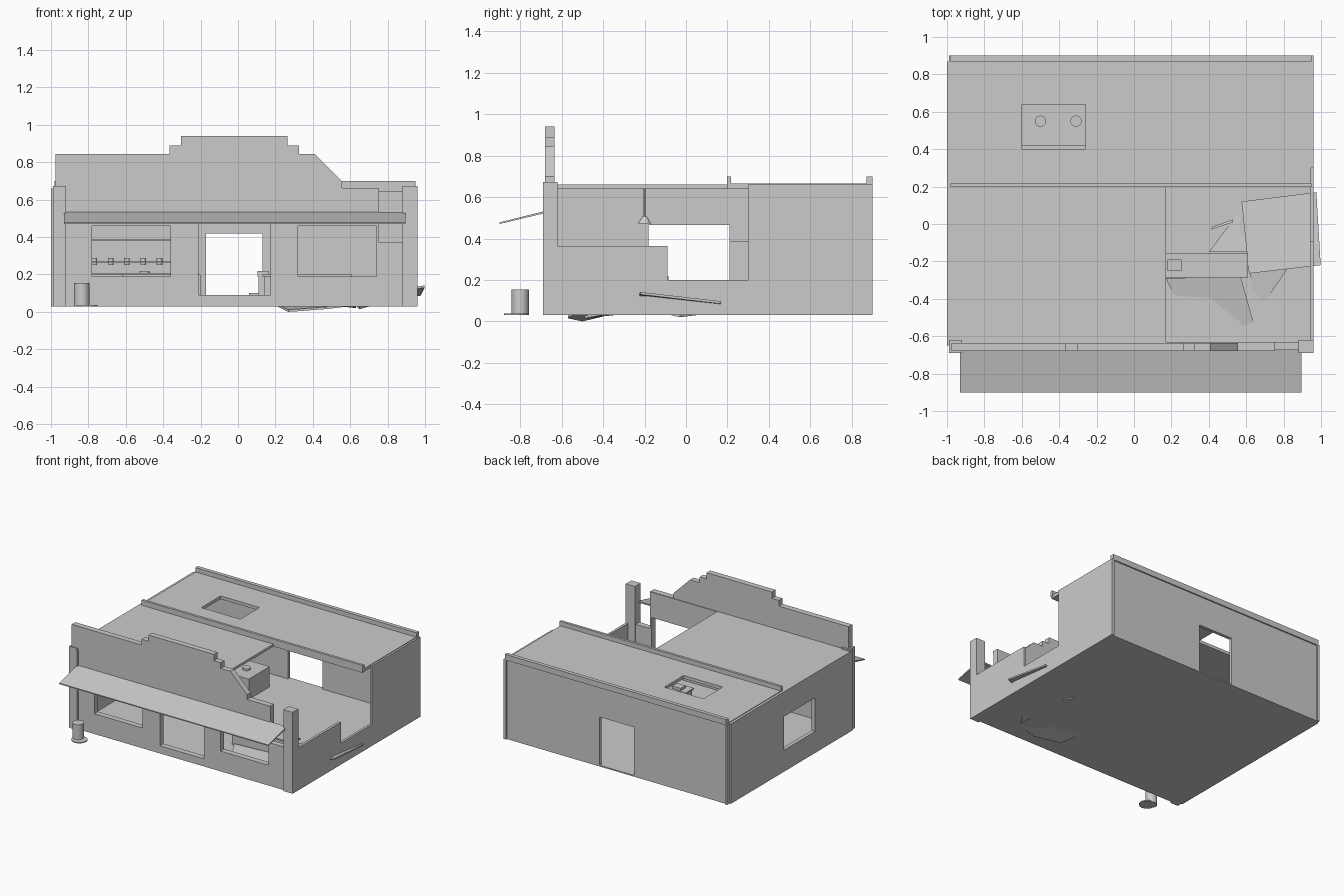
import bpy, bmesh, math
from mathutils import Vector, Matrix

if "Cube" in bpy.data.objects:
    bpy.data.objects.remove(bpy.data.objects["Cube"])

GREY = bpy.data.materials.new("plain grey")
GREY.diffuse_color = (0.6, 0.6, 0.6, 1)
GREY.use_nodes = True
GREY.node_tree.nodes["Principled BSDF"].inputs["Base Color"].default_value = GREY.diffuse_color


def finish(name, bm):
    bmesh.ops.recalc_face_normals(bm, faces=bm.faces)
    me = bpy.data.meshes.new(name)
    bm.to_mesh(me)
    bm.free()
    me.materials.append(GREY)
    ob = bpy.data.objects.new(name, me)
    bpy.context.collection.objects.link(ob)
    return ob


def add_box(bm, x0, x1, y0, y1, z0, z1):
    m = Matrix.Translation(((x0 + x1) / 2, (y0 + y1) / 2, (z0 + z1) / 2))
    m = m @ Matrix.Diagonal((x1 - x0, y1 - y0, z1 - z0, 1))
    bmesh.ops.create_cube(bm, size=1, matrix=m)


def box(name, *b):
    bm = bmesh.new()
    add_box(bm, *b)
    return finish(name, bm)


def slab(name, axis, lo, hi, a, b, holes):
    """Flat wall or roof, thin along axis, with rectangular openings (a0, a1, b0, b1)."""
    us = sorted({*a, *[h[0] for h in holes], *[h[1] for h in holes]})
    vs = sorted({*b, *[h[2] for h in holes], *[h[3] for h in holes]})
    bm = bmesh.new()
    for u0, u1 in zip(us, us[1:]):
        for v0, v1 in zip(vs, vs[1:]):
            u, v = (u0 + u1) / 2, (v0 + v1) / 2
            if any(h[0] < u < h[1] and h[2] < v < h[3] for h in holes):
                continue
            r = [(u0, u1), (v0, v1)]
            r.insert(axis, (lo, hi))
            add_box(bm, *r[0], *r[1], *r[2])
    bmesh.ops.remove_doubles(bm, verts=bm.verts, dist=1e-4)
    # drop the inner faces shared by neighbouring cells
    seen = {}
    for f in bm.faces:
        key = tuple(round(c, 3) for c in f.calc_center_median())
        seen.setdefault(key, []).append(f)
    inner = [f for fs in seen.values() if len(fs) > 1 for f in fs]
    bmesh.ops.delete(bm, geom=inner, context='FACES')
    bmesh.ops.dissolve_limit(bm, angle_limit=0.01, verts=bm.verts, edges=bm.edges)
    return finish(name, bm)


def prism(name, pts, offset):
    """Closed outline of 3D points pushed along an offset."""
    bm = bmesh.new()
    f = bm.faces.new([bm.verts.new(p) for p in pts])
    ext = bmesh.ops.extrude_face_region(bm, geom=[f], use_keep_orig=True)
    moved = [g for g in ext["geom"] if isinstance(g, bmesh.types.BMVert)]
    bmesh.ops.translate(bm, verts=moved, vec=Vector(offset))
    return finish(name, bm)


def cyl(name, x, y, z0, z1, r, r2=None, n=16):
    bm = bmesh.new()
    bmesh.ops.create_cone(bm, cap_ends=True, segments=n, radius1=r,
                          radius2=r if r2 is None else r2, depth=z1 - z0,
                          matrix=Matrix.Translation((x, y, (z0 + z1) / 2)))
    ob = finish(name, bm)
    for p in ob.data.polygons:
        p.use_smooth = len(p.vertices) == 4
    ob.data.set_sharp_from_angle(angle=math.radians(40))
    return ob


# floor and outer walls, the right side and front right corner broken away
box("floor", -0.98, 0.95, -0.65, 0.89, 0.03, 0.04)
slab("front_wall", 1, -0.675, -0.63, (-0.95, 0.92), (0.03, 0.66), [
    (-0.78, -0.36, 0.19, 0.46), (-0.21, 0.175, 0.09, 0.47),
    (0.32, 0.74, 0.19, 0.46), (0.755, 0.92, 0.37, 0.66)])
slab("back_wall", 1, 0.865, 0.89, (-0.99, 0.95), (0.03, 0.66), [(-0.17, 0.13, 0.03, 0.42)])
slab("left_wall", 0, -1.0, -0.97, (-0.65, 0.87), (0.03, 0.66), [(-0.18, 0.21, 0.2, 0.465)])
slab("right_wall", 0, 0.94, 0.96, (-0.655, 0.87), (0.03, 0.66), [
    (-0.655, -0.09, 0.365, 0.66), (-0.09, 0.30, 0.2, 0.66)])

# corner pillars
for side, x in (("left", -1.0), ("right", 0.88)):
    box(f"front_pillar_{side}", x + (0.01 if x < 0 else 0), x + 0.08, -0.69, -0.62, 0.03, 0.672)
for side, x in (("left", -0.99), ("right", 0.94)):
    box(f"back_corner_{side}", x, x + 0.02, 0.87, 0.9, 0.03, 0.66)

# roofs, the back one with an open skylight
box("front_roof", -0.98, 0.17, -0.635, 0.2, 0.64, 0.66)
slab("back_roof", 2, 0.64, 0.665, (-0.98, 0.945), (0.2, 0.88), [(-0.6, -0.26, 0.4, 0.64)])
for name, y0, y1 in (("middle", 0.197, 0.217), ("back", 0.87, 0.9)):
    box(f"roof_rail_{name}", -0.98, 0.95, y0, y1, 0.655, 0.70)

# stepped front parapet with a broken right end
profile = [(-0.975, 0.66), (-0.975, 0.845), (-0.365, 0.845), (-0.365, 0.89), (-0.305, 0.89),
           (-0.305, 0.94), (0.265, 0.94), (0.265, 0.89), (0.325, 0.89), (0.325, 0.845),
           (0.41, 0.845), (0.555, 0.70), (0.555, 0.66)]
prism("parapet", [(x, -0.68, z) for x, z in profile], (0, 0.045, 0))
box("parapet_base", -0.975, 0.755, -0.68, -0.635, 0.65, 0.662)

# sloping awning
prism("awning", [(-0.93, -0.67, 0.535), (-0.93, -0.9, 0.478),
                 (-0.93, -0.9, 0.47), (-0.93, -0.67, 0.525)], (1.825, 0, 0))

# bin on the pavement
cyl("bin_body", -0.835, -0.8, 0.03, 0.155, 0.042)
cyl("bin_foot", -0.81, -0.82, 0.03, 0.037, 0.058)

# shop counter with till
box("counter_body", 0.14, 0.60, -0.275, -0.165, 0.04, 0.19)
box("counter_top", 0.13, 0.61, -0.285, -0.155, 0.19, 0.2)
box("till", 0.18, 0.255, -0.25, -0.19, 0.2, 0.22)
box("counter_end", 0.11, 0.17, -0.15, -0.09, 0.04, 0.19)
box("counter_end_cap", 0.105, 0.165, -0.155, -0.085, 0.19, 0.22)
box("crate", 0.06, 0.13, -0.12, -0.05, 0.04, 0.1)

# shelf unit with a row of pots
for i, z in enumerate((0.2, 0.262, 0.378)):
    box(f"shelf_board_{i}", -0.82, -0.3, 0.21, 0.3, z, z + 0.008)
for i, x in enumerate((-0.83, -0.3)):
    box(f"shelf_post_{i}", x, x + 0.015, 0.21, 0.3, 0.04, 0.386)
for i in range(5):
    cyl(f"pot_{i}", -0.768 + i * 0.087, 0.25, 0.25, 0.288, 0.016, n=10)

# stove under the skylight
box("stove", -0.62, -0.2, 0.42, 0.68, 0.04, 0.2)
for i, x in enumerate((-0.5, -0.31)):
    cyl(f"burner_{i}", x, 0.55, 0.2, 0.215, 0.03)

# hanging lamps
for i, (x, y) in enumerate(((-0.55, -0.2), (-0.11, -0.2))):
    cyl(f"lamp_rod_{i}", x, y, 0.5, 0.64, 0.004, n=6)
    cyl(f"lamp_shade_{i}", x, y, 0.472, 0.505, 0.032, 0.012)

# fallen roof pieces
T = (0, 0, 0.012)
prism("fallen_panel", [(0.575, 0.12, 0.05), (0.975, 0.17, 0.085),
                       (0.998, -0.22, 0.13), (0.615, -0.265, 0.06)], T)
prism("fallen_slab", [(0.17, -0.29, 0.05), (0.57, -0.28, 0.06), (0.64, -0.53, 0.035),
                      (0.47, -0.57, 0.015), (0.27, -0.5, 0.0)], T)
prism("fallen_shard_front", [(0.62, -0.25, 0.04), (0.82, -0.24, 0.06), (0.65, -0.49, 0.015)], T)
prism("fallen_shard_back", [(0.40, -0.15, 0.05), (0.55, 0.05, 0.03),
                            (0.63, -0.03, 0.02), (0.60, -0.15, 0.05)], T)
prism("fallen_stick", [(0.41, -0.03, 0.04), (0.53, 0.01, 0.07),
                       (0.53, 0.025, 0.07), (0.42, -0.015, 0.04)], T)
